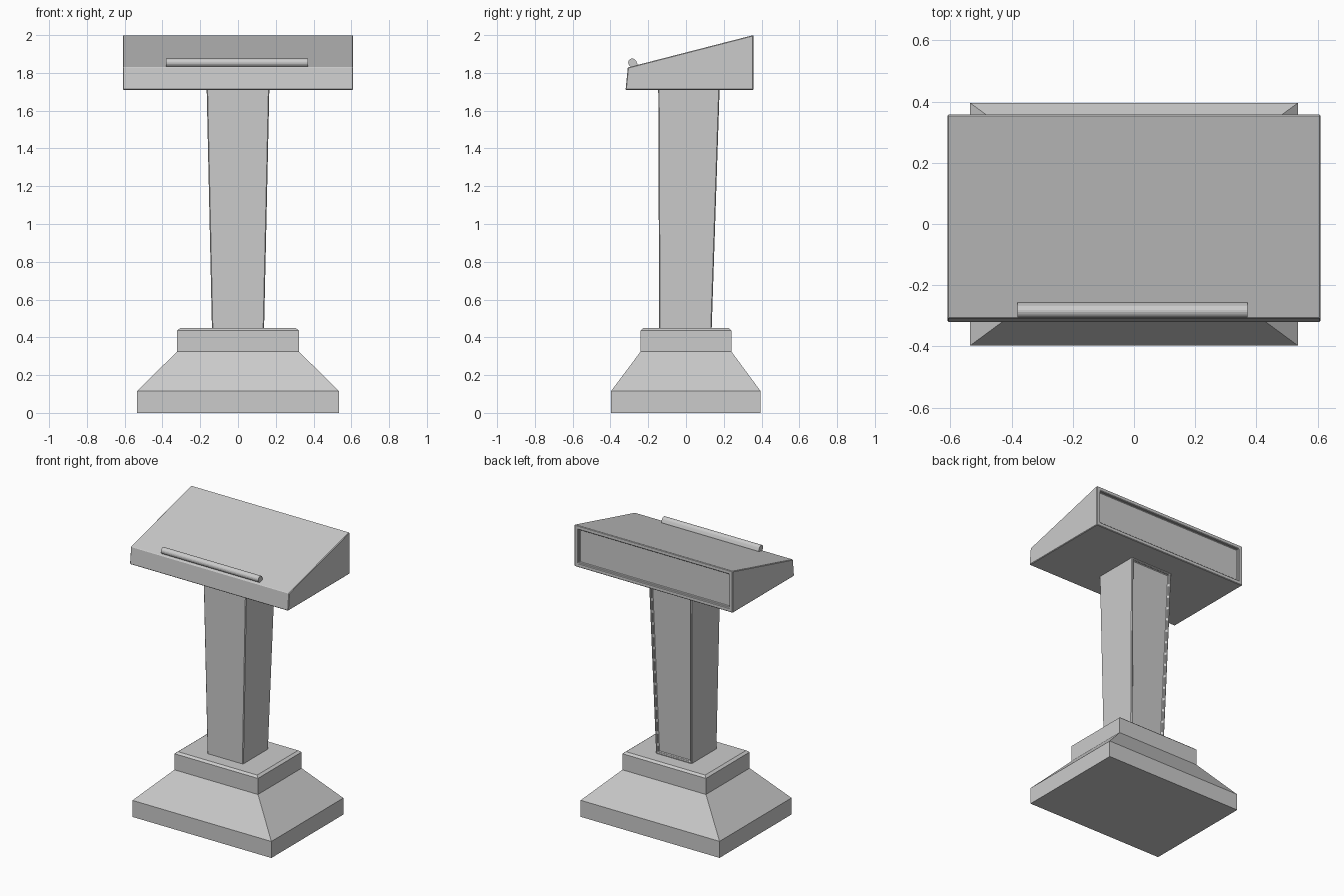
import bpy, bmesh, math
from mathutils import Vector

if "Cube" in bpy.data.objects:
    bpy.data.objects.remove(bpy.data.objects["Cube"])


def loft(name, rings, back_panel=None, bevel=0.0):
    """Skin closed rings of points; optionally recess the back (+y) face."""
    bm = bmesh.new()
    rows = [[bm.verts.new(p) for p in ring] for ring in rings]
    n = len(rows[0])
    for a, b in zip(rows, rows[1:]):
        for i in range(n):
            j = (i + 1) % n
            bm.faces.new((a[i], a[j], b[j], b[i]))
    bm.faces.new(rows[0][::-1])
    bm.faces.new(rows[-1])
    bmesh.ops.recalc_face_normals(bm, faces=bm.faces)
    if back_panel:
        border, depth = back_panel
        face = max(bm.faces, key=lambda f: f.normal.y)
        bmesh.ops.inset_region(bm, faces=[face], thickness=border)
        normal = face.normal.copy()
        # step the panel inward with straight side walls
        ext = bmesh.ops.extrude_discrete_faces(bm, faces=[face])
        bmesh.ops.translate(bm, verts=ext["faces"][0].verts, vec=-normal * depth)
    mesh = bpy.data.meshes.new(name)
    bm.to_mesh(mesh)
    bm.free()
    obj = bpy.data.objects.new(name, mesh)
    bpy.context.collection.objects.link(obj)
    if bevel:
        mod = obj.modifiers.new("edge_bevel", "BEVEL")
        mod.width = bevel
        mod.segments = 1
        mod.limit_method = "ANGLE"
        mod.angle_limit = math.radians(30)
    return obj


def rect(hx, y0, y1, z):
    return [(-hx, y0, z), (hx, y0, z), (hx, y1, z), (-hx, y1, z)]


def prism(profile, x0, x1):
    """Two rings of a y-z profile at both x ends."""
    return [[(x, y, z) for y, z in profile] for x in (x0, x1)]


# Stepped base: slab, sloped skirt, plinth with chamfered top
loft("base", [rect(0.535, -0.397, 0.395, 0.0), rect(0.535, -0.397, 0.395, 0.115),
              rect(0.322, -0.24, 0.24, 0.325), rect(0.322, -0.24, 0.24, 0.437),
              rect(0.305, -0.225, 0.225, 0.45)])

# Tapered column with a framed recess on the back
loft("column", [rect(0.138, -0.142, 0.136, 0.445), rect(0.166, -0.147, 0.178, 1.715)],
     back_panel=(0.022, 0.014), bevel=0.005)

# Slanted desk with a framed recess on the back
loft("desk", prism([(-0.32, 1.71), (-0.308, 1.829), (0.357, 2.0), (0.357, 1.71)], -0.61, 0.61),
     back_panel=(0.04, 0.02), bevel=0.004)

# Page stop: round-nosed rail with a small foot against the slope
nose = [(-0.284 + 0.022 * math.cos(a), 1.854 + 0.022 * math.sin(a))
        for a in (math.radians(20 + 20 * i) for i in range(12))]
loft("page_stop", prism(nose + [(-0.275, 1.832), (-0.256, 1.838), (-0.257, 1.847)], -0.38, 0.37))
